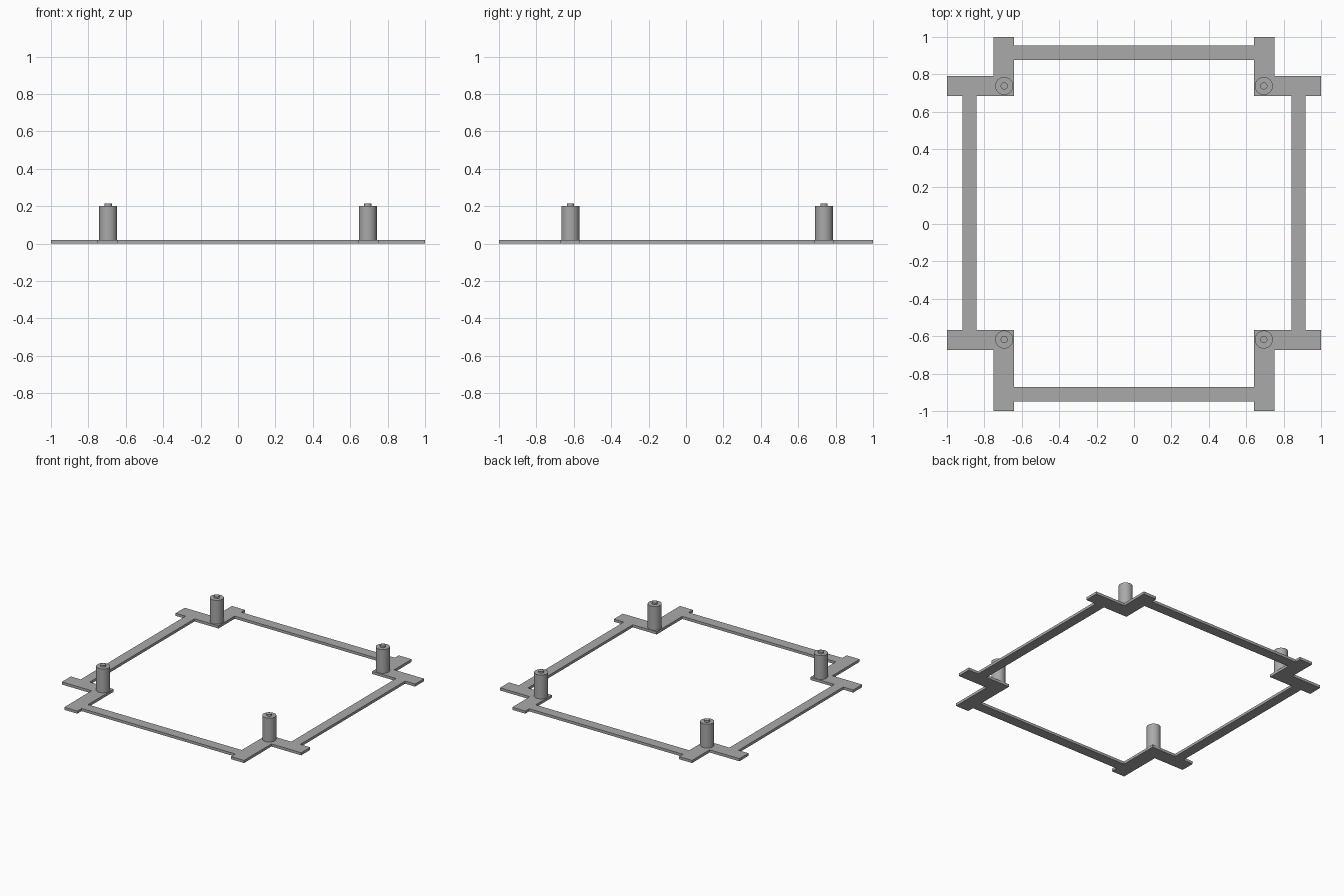
import bpy
import bmesh
from mathutils import Matrix

cube = bpy.data.objects.get("Cube")
if cube:
    bpy.data.objects.remove(cube)

PLATE = 0.02            # frame thickness
IN_X, ARM_X = 0.642, 0.751
RAIL_X = (0.842, 0.917)
POST_X = 0.694

grey = bpy.data.materials.new("mid grey")
colour = (0.4, 0.4, 0.4, 1)
grey.diffuse_color = colour
grey.use_nodes = True
grey.node_tree.nodes["Principled BSDF"].inputs["Base Color"].default_value = colour


def finish(name, bm):
    bmesh.ops.recalc_face_normals(bm, faces=bm.faces)
    mesh = bpy.data.meshes.new(name)
    bm.to_mesh(mesh)
    bm.free()
    mesh.materials.append(grey)
    obj = bpy.data.objects.new(name, mesh)
    bpy.context.collection.objects.link(obj)
    return obj


def plate(name, outline):
    """Flat plate extruded upward from a 2D outline."""
    bm = bmesh.new()
    face = bm.faces.new([bm.verts.new((x, y, 0)) for x, y in outline])
    top = bmesh.ops.extrude_face_region(bm, geom=[face])["geom"]
    verts = [v for v in top if isinstance(v, bmesh.types.BMVert)]
    bmesh.ops.translate(bm, verts=verts, vec=(0, 0, PLATE))
    return finish(name, bm)


def bar(name, x0, x1, y0, y1):
    return plate(name, [(x0, y0), (x1, y0), (x1, y1), (x0, y1)])


def cylinder(name, x, y, z0, z1, radius):
    bm = bmesh.new()
    bmesh.ops.create_cone(bm, cap_ends=True, segments=40, radius1=radius,
                          radius2=radius, depth=z1 - z0,
                          matrix=Matrix.Translation((x, y, (z0 + z1) / 2)))
    obj = finish(name, bm)
    for face in obj.data.polygons:
        face.use_smooth = abs(face.normal.z) < 0.5
    for edge in obj.data.edges:
        a, b = (obj.data.vertices[i].co.z for i in edge.vertices)
        edge.use_edge_sharp = abs(a - b) < 0.001


# Rows: name, inner y, outer edge of side arm, end of long arm, post y, rail y range
rows = [("back", 0.684, 0.791, 1.0, 0.738, (0.877, 0.954)),
        ("front", -0.567, -0.674, -1.0, -0.618, (-0.949, -0.872))]

for row, y_in, y_arm, y_end, y_post, rail in rows:
    for side, s in (("left", 1), ("right", -1)):
        # L-shaped corner bracket
        outline = [(IN_X, y_in), (1, y_in), (1, y_arm),
                   (ARM_X, y_arm), (ARM_X, y_end), (IN_X, y_end)]
        plate(f"{row}_{side}_corner_bracket", [(s * x, y) for x, y in outline])
        # Standing post with a small locating pin
        cylinder(f"{row}_{side}_post", s * POST_X, y_post, PLATE, 0.2, 0.048)
        cylinder(f"{row}_{side}_pin", s * POST_X, y_post, 0.2, 0.213, 0.019)
    # Cross rail joining the two brackets
    bar(f"{row}_rail", -IN_X, IN_X, *rail)

# Side rails
for side, s in (("left", 1), ("right", -1)):
    bar(f"{side}_rail", s * RAIL_X[0], s * RAIL_X[1], rows[1][1], rows[0][1])
